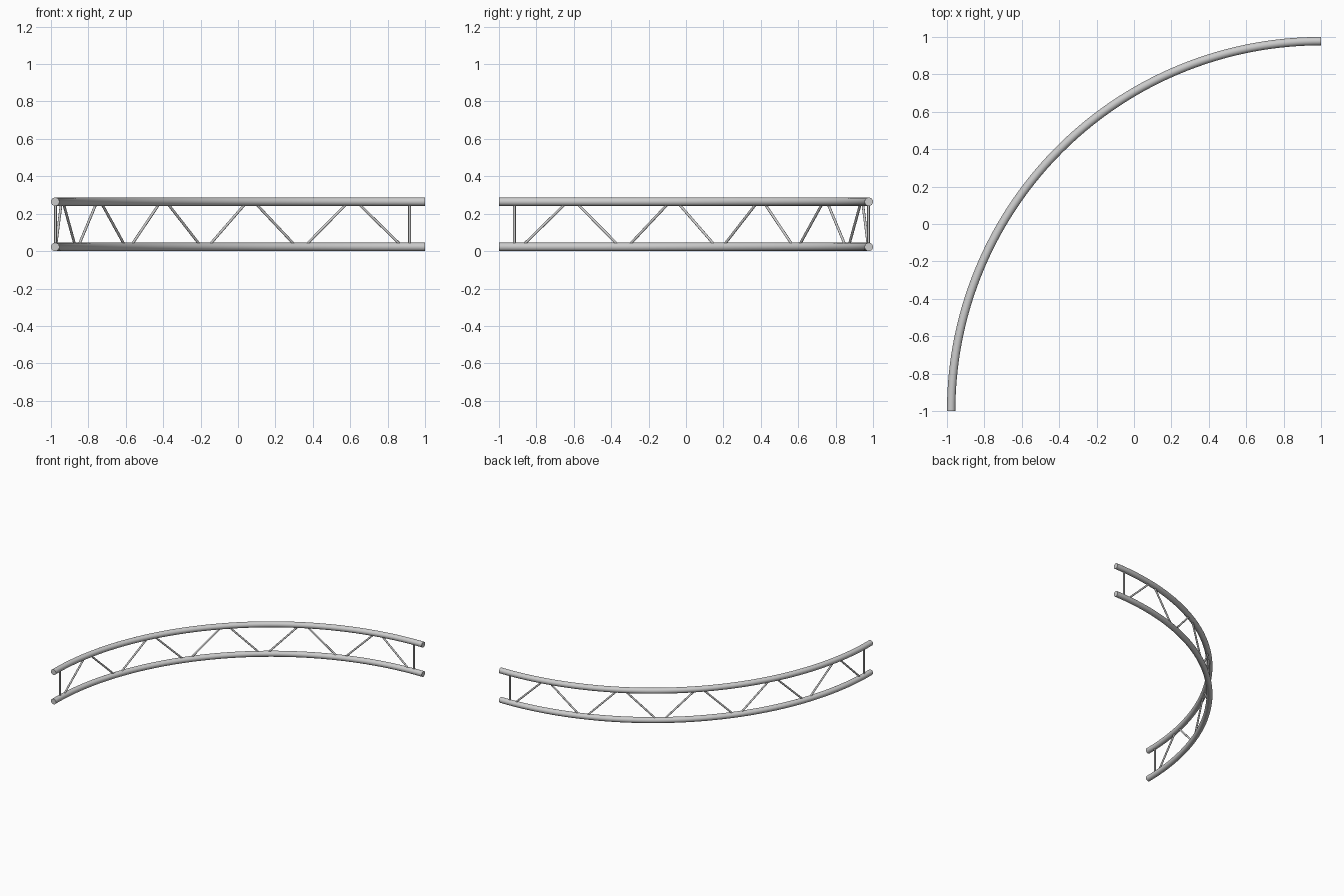
import bpy, bmesh
from math import sin, cos, pi, radians
from mathutils import Vector

if "Cube" in bpy.data.objects:
    bpy.data.objects.remove(bpy.data.objects["Cube"])

TUBE = 0.0225            # main tube radius
BRACE = 0.007            # lacing bar radius
R = 2 - TUBE             # centreline radius of the bend
LOW, HIGH = TUBE, 0.264  # tube centre heights


def on_arc(deg, z):
    """Point on the quarter bend, measured from the +x end."""
    a = radians(deg)
    return Vector((1 - R * sin(a), -1 + R * cos(a), z))


def sweep(name, points, tangents, radius, sides):
    """Capped round bar through the given points."""
    bm = bmesh.new()
    rings = []
    for p, t in zip(points, tangents):
        ref = Vector((0, 0, 1)) if abs(t.z) < 0.9 else Vector((1, 0, 0))
        u = t.cross(ref).normalized()
        v = u.cross(t).normalized()
        rings.append([bm.verts.new(p + radius * (u * cos(2 * pi * i / sides) + v * sin(2 * pi * i / sides)))
                      for i in range(sides)])
    for a, b in zip(rings, rings[1:]):
        for i in range(sides):
            j = (i + 1) % sides
            bm.faces.new((a[i], a[j], b[j], b[i]))
    bm.faces.new(rings[0])
    bm.faces.new(rings[-1])
    bmesh.ops.recalc_face_normals(bm, faces=bm.faces)
    mesh = bpy.data.meshes.new(name)
    bm.to_mesh(mesh)
    bm.free()
    ob = bpy.data.objects.new(name, mesh)
    bpy.context.collection.objects.link(ob)
    bpy.ops.object.select_all(action='DESELECT')
    ob.select_set(True)
    bpy.context.view_layer.objects.active = ob
    bpy.ops.object.shade_smooth_by_angle(angle=radians(40))


def bar(name, a, b):
    t = (b - a).normalized()
    sweep(name, [a, b], [t, t], BRACE, 16)


# Curved main tubes
STEPS = 72
angles = [90 * i / STEPS for i in range(STEPS + 1)]
tangents = [Vector((-cos(radians(d)), -sin(radians(d)), 0)) for d in angles]
for name, z in (("lower_tube", LOW), ("upper_tube", HIGH)):
    sweep(name, [on_arc(d, z) for d in angles], tangents, TUBE, 32)

# Upright at each end
for name, d in (("end_upright_a", 2.4), ("end_upright_b", 87.6)):
    bar(name, on_arc(d, LOW + 0.008), on_arc(d, HIGH - 0.008))

# Zigzag lacing, five peaks symmetric about the middle
PITCH, GAP = 16.86, 0.85
for k in range(-2, 3):
    peak = 45 + k * PITCH
    for side in (-1, 1):
        top = on_arc(peak + side * GAP, HIGH - 0.008)
        foot = on_arc(peak + side * (PITCH / 2 - GAP), LOW + 0.008)
        bar("diagonal_brace", foot, top)
